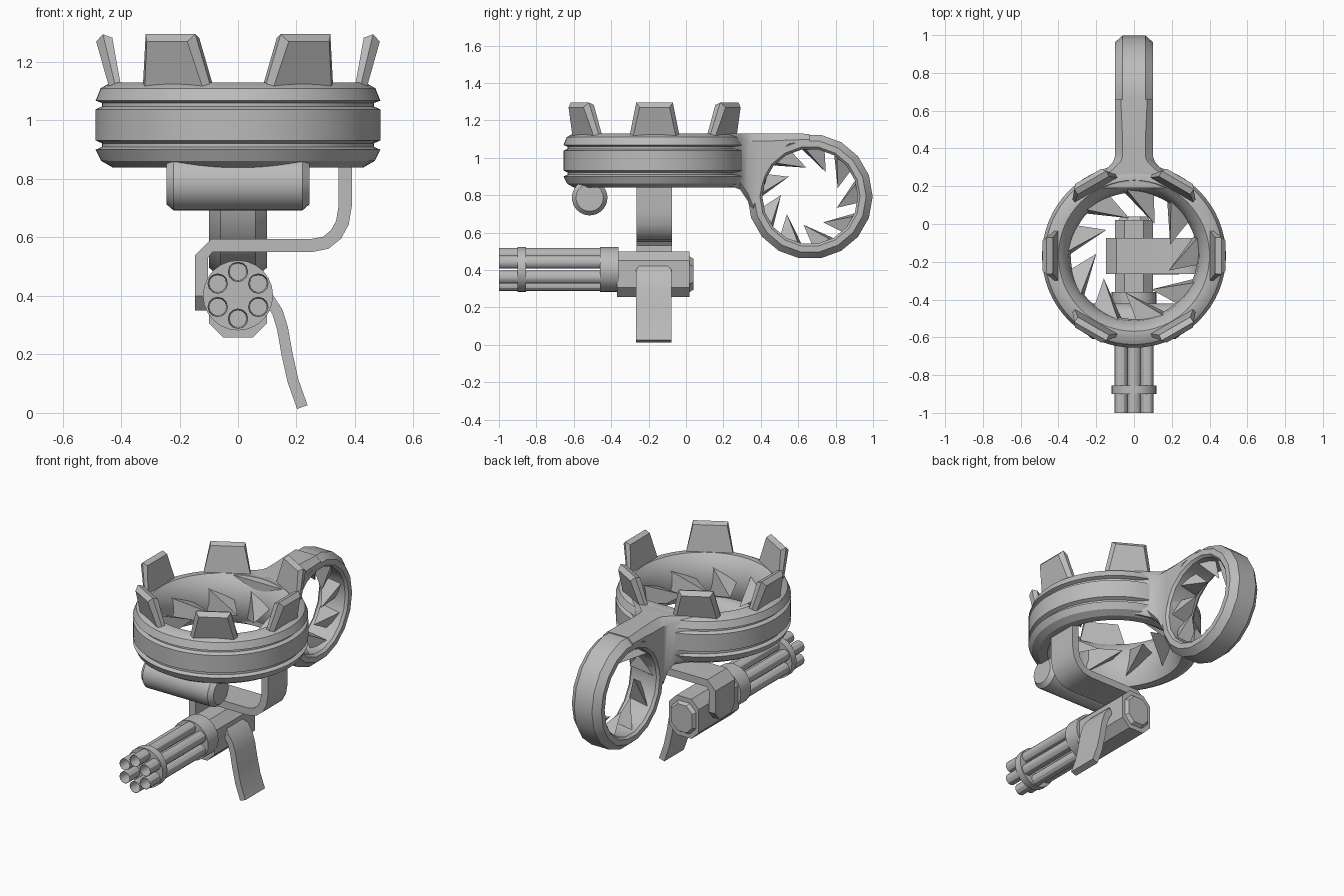
import bpy, bmesh, math
from mathutils import Matrix, Vector

if "Cube" in bpy.data.objects:
    bpy.data.objects.remove(bpy.data.objects["Cube"])

metal = bpy.data.materials.new("grey metal")
metal.diffuse_color = (0.5, 0.5, 0.5, 1)
metal.use_nodes = True
metal.node_tree.nodes["Principled BSDF"].inputs["Base Color"].default_value = metal.diffuse_color

# local-to-world rotations that send local z to the named axis
AXES = {
    'Z': Matrix.Identity(3),
    'X': Matrix(((0, 0, 1), (1, 0, 0), (0, 1, 0))),
    'Y': Matrix(((0, 1, 0), (0, 0, 1), (1, 0, 0))),
}


def finish(bm, name, smooth=30):
    bmesh.ops.remove_doubles(bm, verts=bm.verts, dist=1e-5)
    bmesh.ops.recalc_face_normals(bm, faces=bm.faces)
    me = bpy.data.meshes.new(name)
    bm.to_mesh(me)
    bm.free()
    me.materials.append(metal)
    ob = bpy.data.objects.new(name, me)
    bpy.context.collection.objects.link(ob)
    if smooth:
        bpy.ops.object.select_all(action='DESELECT')
        bpy.context.view_layer.objects.active = ob
        ob.select_set(True)
        bpy.ops.object.shade_smooth_by_angle(angle=math.radians(smooth))
    return ob


def lathe(name, profile, centre, axis, segs, closed=False, start=0.0):
    """Revolve (radius, height) points about an axis through centre."""
    bm = bmesh.new()
    rot, c = AXES[axis], Vector(centre)
    rings = []
    for i in range(segs):
        a = start + 2 * math.pi * i / segs
        rings.append([bm.verts.new(c + rot @ Vector((r * math.cos(a), r * math.sin(a), h)))
                      for r, h in profile])
    n = len(profile)
    for i in range(segs):
        p, q = rings[i], rings[(i + 1) % segs]
        for j in range(n if closed else n - 1):
            k = (j + 1) % n
            bm.faces.new((p[j], q[j], q[k], p[k]))
    return finish(bm, name)


def loft(name, sections, smooth=30):
    """Skin a list of equal-length point loops and cap both ends."""
    bm = bmesh.new()
    loops = [[bm.verts.new(p) for p in s] for s in sections]
    n = len(loops[0])
    for p, q in zip(loops, loops[1:]):
        for j in range(n):
            k = (j + 1) % n
            bm.faces.new((p[j], p[k], q[k], q[j]))
    bm.faces.new(loops[0])
    bm.faces.new(loops[-1])
    return finish(bm, name, smooth)


def octagon(y, hw, z0, z1, c):
    return [(-hw, y, z0 + c), (-hw + c, y, z0), (hw - c, y, z0), (hw, y, z0 + c),
            (hw, y, z1 - c), (hw - c, y, z1), (-hw + c, y, z1), (-hw, y, z1 - c)]


def strap(name, path, thick, y0, y1, end=0.0):
    """Flat strip following an (x, z) path; the last section narrows by end."""
    secs = []
    for i, p in enumerate(path):
        a = Vector(path[max(i - 1, 0)])
        b = Vector(path[min(i + 1, len(path) - 1)])
        t = (b - a).normalized()
        nrm = Vector((-t.y, t.x)) * thick / 2
        u, v = Vector(p) + nrm, Vector(p) - nrm
        e = end if i == len(path) - 1 else 0
        secs.append([(u.x, y0 + e, u.y), (u.x, y1 - e, u.y),
                     (v.x, y1 - e, v.y), (v.x, y0 + e, v.y)])
    return loft(name, secs)


def blades(name, centre, axis, wall, tip, width, count=9):
    """Swirling shards pointing inward from a ring's inner wall."""
    rot, c = AXES[axis], Vector(centre)
    bm = bmesh.new()

    def pt(deg, r, h):
        a = math.radians(deg)
        return bm.verts.new(c + rot @ Vector((r * math.cos(a), r * math.sin(a), h)))
    for i in range(count):
        a = 95 + 360 * i / count
        v = [pt(a + 6, wall, -width), pt(a + 2, wall, width),
             pt(a - 22, wall, width * 0.3), pt(a - 38, tip, 0)]
        for f in ((0, 1, 2), (0, 1, 3), (1, 2, 3), (2, 0, 3)):
            bm.faces.new([v[j] for j in f])
    finish(bm, name, 0)


RING_Y = -0.168

# main ring with two grooves around the outside
lathe("main_ring", [
    (0.38, 0.84), (0.43, 0.84), (0.468, 0.862), (0.487, 0.90), (0.465, 0.91), (0.465, 0.922),
    (0.487, 0.932), (0.487, 1.038), (0.465, 1.048), (0.465, 1.06), (0.487, 1.068),
    (0.47, 1.11), (0.435, 1.13), (0.40, 1.13), (0.375, 1.105), (0.345, 1.05),
    (0.335, 0.98), (0.345, 0.90)], (0, RING_Y, 0), 'Z', 64, closed=True)
blades("main_ring_blades", (0, RING_Y, 0.975), 'Z', 0.36, 0.20, 0.09)

# upright rear ring
lathe("rear_ring", [
    (0.335, -0.06), (0.335, 0.06), (0.30, 0.10), (0.268, 0.10),
    (0.255, 0.085), (0.255, -0.085), (0.268, -0.10), (0.30, -0.10)],
    (0, 0.663, 0.793), 'X', 18, closed=True)
blades("rear_ring_blades", (0, 0.663, 0.793), 'X', 0.265, 0.155, 0.07)

# neck blending the two rings
loft("ring_neck", [octagon(y, w, lo, hi, c) for y, w, lo, hi, c in (
    (0.19, 0.27, 0.85, 1.125, 0.02), (0.25, 0.20, 0.845, 1.13, 0.03),
    (0.29, 0.145, 0.83, 1.13, 0.035), (0.33, 0.11, 0.77, 1.13, 0.04),
    (0.36, 0.10, 0.70, 1.13, 0.04), (0.40, 0.10, 0.79, 1.13, 0.04),
    (0.45, 0.10, 0.955, 1.13, 0.04), (0.55, 0.10, 1.04, 1.13, 0.035),
    (0.66, 0.10, 1.06, 1.128, 0.03))], 40)

# six crown prongs leaning outward, with an inset outer face
for i in range(6):
    rot = Matrix.Rotation(math.radians(60 * i), 3, 'Z')
    layers = []
    for r0, r1, wb, wt, top in ((0.397, 0.43, 0.137, 0.095, 1.283),
                                (0.415, 0.462, 0.137, 0.098, 1.295),
                                (0.437, 0.485, 0.117, 0.080, 1.27)):
        layers.append([rot @ Vector(p) + Vector((0, RING_Y, 0)) for p in (
            (r0, -wb, 1.10), (r0, wb, 1.10), (r1, wt, top), (r1, -wt, top))])
    loft(f"crown_prong_{i + 1}", layers, 0)

# cross cylinder under the front of the ring
lathe("cross_cylinder", [(0, -0.245), (0.073, -0.245), (0.095, -0.22),
                         (0.095, 0.22), (0.073, 0.245), (0, 0.245)],
      (0, -0.515, 0.787), 'X', 32)

# hanging strap holding the gun
strap("hanger_strap", [(0.367, 0.90), (0.367, 0.71), (0.357, 0.65), (0.335, 0.61),
                       (0.30, 0.582), (0.25, 0.572), (-0.09, 0.572), (-0.125, 0.535),
                       (-0.125, 0.40), (-0.125, 0.35)], 0.045, -0.265, -0.075, 0.04)

# curved grip
strap("grip", [(0.22, 0.02), (0.188, 0.11), (0.168, 0.20), (0.152, 0.29),
               (0.135, 0.345), (0.105, 0.39), (0.085, 0.41)],
      0.038, -0.268, -0.078, 0.02)

# gun body and rear cap
loft("gun_body", [octagon(y, 0.10, 0.257, 0.50, 0.05) for y in (-0.37, 0.02)], 0)
loft("gun_rear_cap", [octagon(0.015, 0.085, 0.28, 0.475, 0.045),
                      octagon(0.04, 0.07, 0.295, 0.46, 0.04)], 0)

# barrel collars
for name, r, y0, y1 in (("front_collar", 0.12, -0.90, -0.855),
                        ("rear_collar", 0.12, -0.46, -0.36)):
    lathe(name, [(0, y0), (r, y0), (r, y1), (0, y1)], (0, 0, 0.402), 'Y', 24)

# six hollow barrels
for i in range(6):
    a = math.radians(60 * i)
    lathe(f"barrel_{i + 1}", [(0, -0.92), (0.03, -0.92), (0.034, -1.0),
                              (0.035, -1.0), (0.035, -0.40), (0, -0.40)],
          (0.08 * math.sin(a), 0, 0.402 + 0.08 * math.cos(a)), 'Y', 12)
